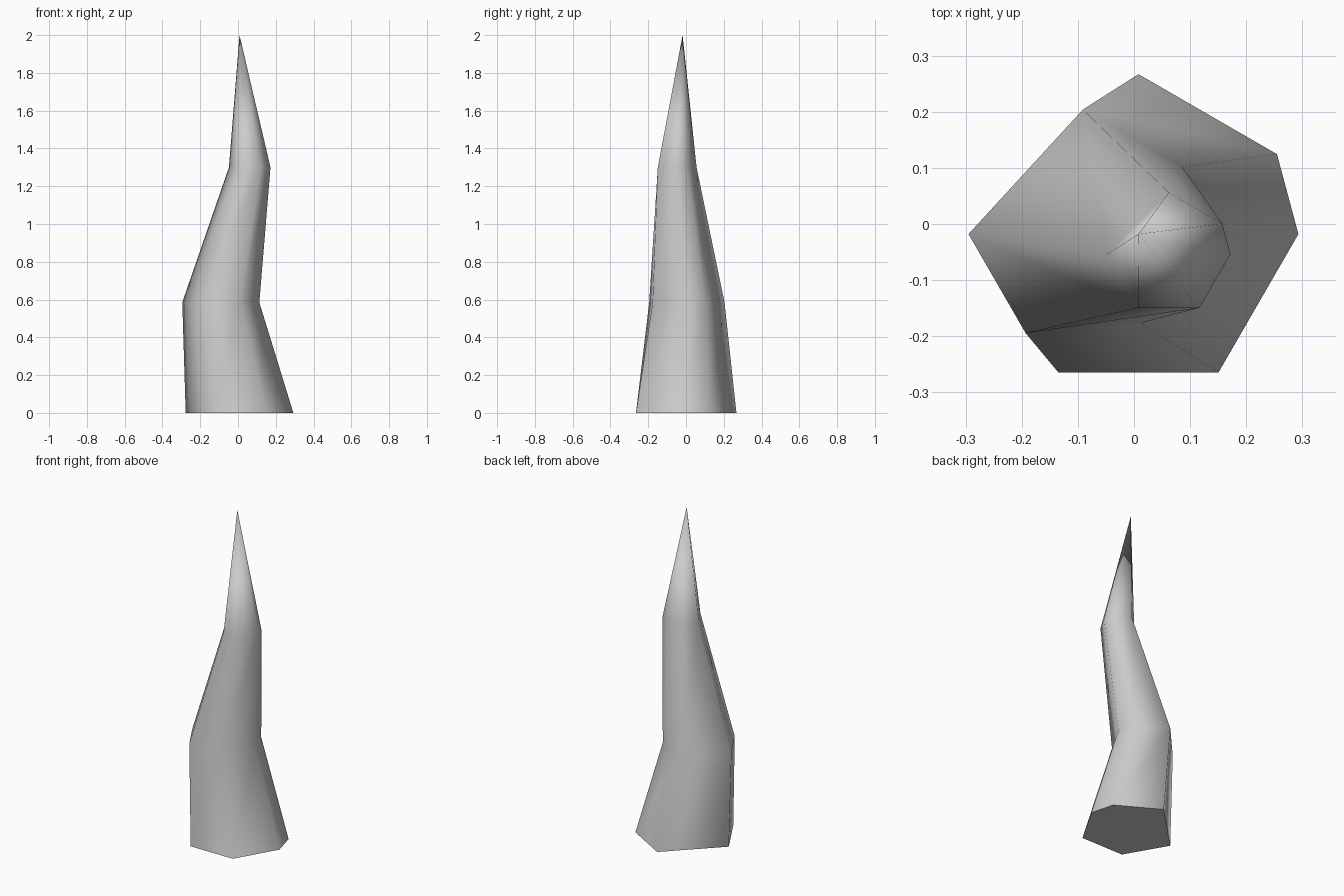
import bpy, bmesh
from math import radians, cos, sin

if "Cube" in bpy.data.objects:
    bpy.data.objects.remove(bpy.data.objects["Cube"])

# Uneven six-sided cross-section shared by every ring
ANGLES = [0, 30, 90, 180, 240, 300]
# Ring: centre x, centre y, height, radius
RINGS = [(0.008, -0.018, 0.0, 0.285),
         (-0.091, 0.0, 0.585, 0.204),
         (0.062, -0.054, 1.3, 0.11)]
TIP = (0.008, -0.018, 2.0)

bm = bmesh.new()
loops = []
for i, (cx, cy, z, r) in enumerate(RINGS):
    loop = []
    for a in ANGLES:
        # The middle ring is stretched a little toward the front left
        dy = -0.018 if i == 1 and a in (180, 240) else 0.0
        loop.append(bm.verts.new((cx + r * cos(radians(a)),
                                  cy + r * sin(radians(a)) + dy, z)))
    loops.append(loop)

# Bent tapering sides
n = len(ANGLES)
for low, high in zip(loops, loops[1:]):
    for k in range(n):
        j = (k + 1) % n
        bm.faces.new((low[k], low[j], high[j], high[k]))

# Pointed tip
tip = bm.verts.new(TIP)
for k in range(n):
    bm.faces.new((loops[-1][k], loops[-1][(k + 1) % n], tip))
for f in bm.faces:
    f.smooth = True

# Flat base with a crisp rim
base = bm.faces.new(loops[0][::-1])
for e in base.edges:
    e.smooth = False

mesh = bpy.data.meshes.new("curved_spike")
bm.to_mesh(mesh)
bm.free()
spike = bpy.data.objects.new("curved_spike", mesh)
bpy.context.collection.objects.link(spike)
